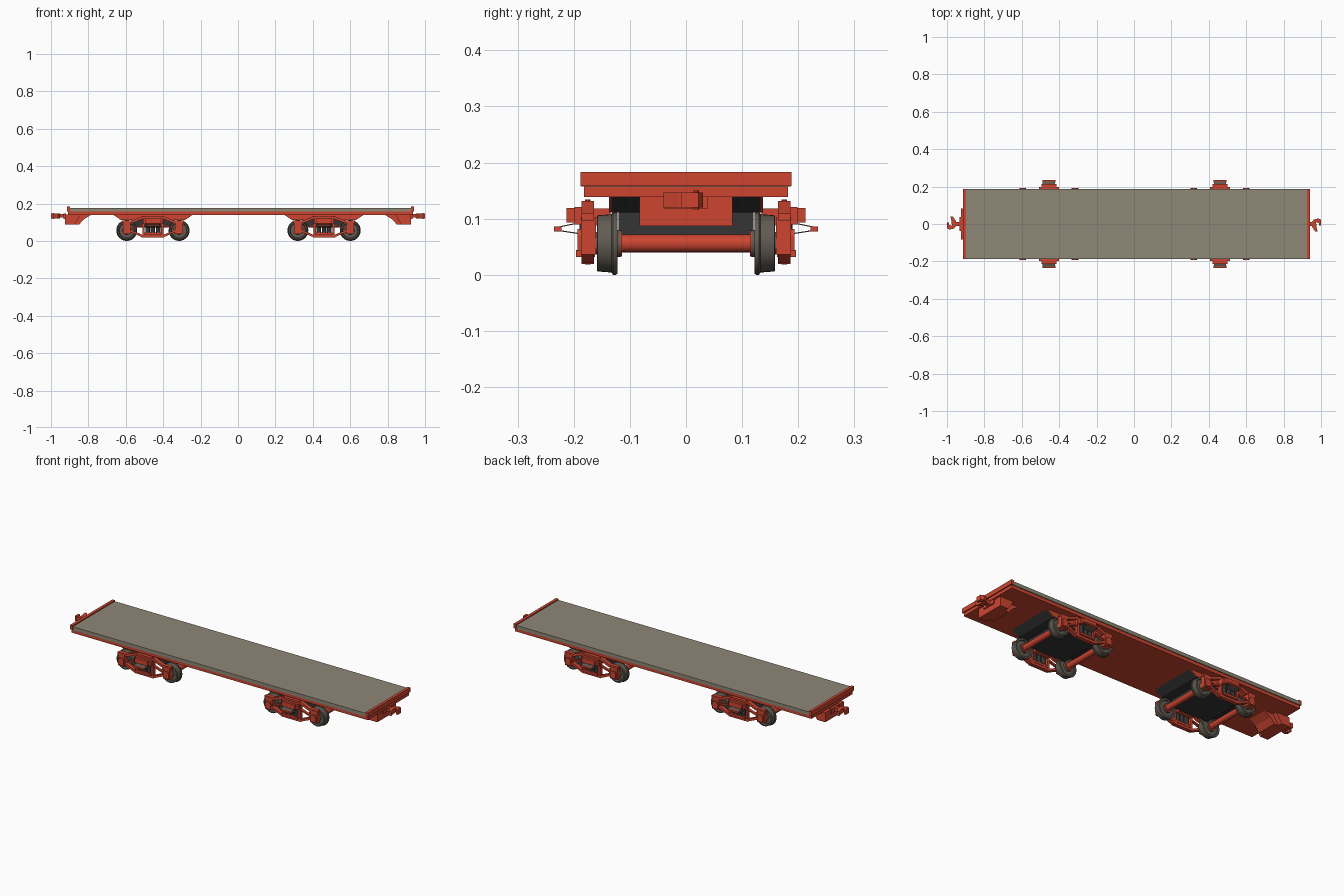
import bpy, bmesh, math
from mathutils import Vector

if "Cube" in bpy.data.objects:
    bpy.data.objects.remove(bpy.data.objects["Cube"])


def mat(name, c):
    m = bpy.data.materials.new(name)
    m.diffuse_color = (*c, 1)
    m.use_nodes = True
    m.node_tree.nodes["Principled BSDF"].inputs["Base Color"].default_value = m.diffuse_color
    return m


RED = mat("red_paint", (0.61, 0.06, 0.03))
DECK = mat("deck_grey", (0.27, 0.245, 0.18))
DARK = mat("dark_steel", (0.035, 0.035, 0.035))
WHEEL = mat("wheel_steel", (0.12, 0.105, 0.085))


def prism(bm, pts, a, b, axis='y'):
    """Extrude a 2D outline from a to b: xz outline along y, xy along z, yz along x."""
    place = {'y': lambda p, t: (p[0], t, p[1]),
             'z': lambda p, t: (p[0], p[1], t),
             'x': lambda p, t: (t, p[0], p[1])}[axis]
    lo = [bm.verts.new(place(p, a)) for p in pts]
    hi = [bm.verts.new(place(p, b)) for p in pts]
    bm.faces.new(lo)
    bm.faces.new(hi[::-1])
    n = len(pts)
    for i in range(n):
        bm.faces.new((lo[i], hi[i], hi[(i + 1) % n], lo[(i + 1) % n]))


def box(bm, x0, x1, y0, y1, z0, z1):
    prism(bm, [(x0, z0), (x1, z0), (x1, z1), (x0, z1)], y0, y1)


def bar(bm, p, q, w, y0, y1):
    p, q = Vector(p), Vector(q)
    d = (q - p).normalized()
    n = Vector((-d.y, d.x)) * w / 2
    prism(bm, [p - n, q - n, q + n, p + n], y0, y1)


def lathe(bm, prof, x, z, n=32):
    """Revolve a (y, radius) profile about an axle parallel to y."""
    rings = []
    for y, r in prof:
        rings.append([bm.verts.new((x + r * math.sin(2 * math.pi * i / n), y,
                                    z + r * math.cos(2 * math.pi * i / n))) for i in range(n)])
    for A, B in zip(rings, rings[1:]):
        for i in range(n):
            bm.faces.new((A[i], A[(i + 1) % n], B[(i + 1) % n], B[i]))
    bm.faces.new(rings[0])
    bm.faces.new(rings[-1])


def rod(bm, x, y, z0, z1, r, n=10):
    prism(bm, [(x + r * math.cos(2 * math.pi * i / n), y + r * math.sin(2 * math.pi * i / n))
               for i in range(n)], z0, z1, 'z')


def make(name, bm, m, smooth=False):
    bmesh.ops.recalc_face_normals(bm, faces=bm.faces)
    me = bpy.data.meshes.new(name)
    bm.to_mesh(me)
    bm.free()
    me.materials.append(m)
    ob = bpy.data.objects.new(name, me)
    bpy.context.collection.objects.link(ob)
    if smooth:
        bpy.ops.object.select_all(action='DESELECT')
        ob.select_set(True)
        bpy.context.view_layer.objects.active = ob
        bpy.ops.object.shade_smooth_by_angle(angle=math.radians(35))
    return ob


# Load deck, underframe slab and raised end beams
bm = bmesh.new()
box(bm, -0.902, 0.926, -0.187, 0.187, 0.157, 0.177)
make("deck", bm, DECK)
bm = bmesh.new()
box(bm, -0.908, 0.936, -0.182, 0.182, 0.139, 0.157)
make("underframe", bm, RED)
bm = bmesh.new()
for x in (-0.913, 0.925):
    box(bm, x, x + 0.016, -0.188, 0.188, 0.158, 0.183)
make("end_beams", bm, RED)

# Draft boxes and couplers, turned half round for the other end
for s, end in ((1, "right"), (-1, "left")):
    bm = bmesh.new()
    prism(bm, [(s * 0.925, 0.14), (s * 0.925, 0.087), (s * 0.85, 0.087),
               (s * 0.825, 0.115), (s * 0.785, 0.14)], -0.058, 0.058)
    prism(bm, [(s * 0.925, 0.14), (s * 0.925, 0.087), (s * 0.875, 0.087),
               (s * 0.84, 0.14)], -0.083, 0.083)
    make("draft_box_" + end, bm, RED)
    bm = bmesh.new()
    box(bm, min(s * 0.92, s * 0.965), max(s * 0.92, s * 0.965), -0.012, 0.012, 0.124, 0.143)
    box(bm, min(s * 0.92, s * 0.932), max(s * 0.92, s * 0.932), -0.038, 0.038, 0.118, 0.146)
    head = [(0.952, -0.015), (0.968, -0.04), (0.982, -0.04), (0.975, -0.014), (0.974, 0.008),
            (0.988, 0.006), (0.99, -0.008), (1.0, -0.008), (1.0, 0.022), (0.985, 0.03),
            (0.962, 0.024), (0.952, 0.012)]
    prism(bm, [(s * x, s * y) for x, y in head], 0.12, 0.147, 'z')
    rod(bm, s * 0.988, s * 0.018, 0.116, 0.15, 0.005)
    make("coupler_" + end, bm, RED)

AX, R = 0.14, 0.056
for cx, tag in ((-0.455, "left"), (0.46, "right")):
    # Tapered body bolster with red side plates, and the truck frame below it
    bm = bmesh.new()
    trap = [(cx - 0.213, 0.14), (cx - 0.17, 0.111), (cx + 0.17, 0.111), (cx + 0.213, 0.14)]
    prism(bm, trap, -0.133, 0.133)
    box(bm, cx - 0.115, cx + 0.115, -0.12, 0.12, 0.072, 0.112)
    make("bolster_" + tag, bm, DARK)
    bm = bmesh.new()
    for s in (-1, 1):
        prism(bm, trap, s * 0.132, s * 0.137)
    make("bolster_side_plates_" + tag, bm, RED)

    # Wheelsets
    wh, axl = bmesh.new(), bmesh.new()
    for x in (cx - AX, cx + AX):
        for s in (-1, 1):
            prof = [(0.117, 0.024), (0.126, 0.024), (0.128, 0.043), (0.122, 0.045), (0.122, 0.054),
                    (0.125, R), (0.13, R), (0.133, 0.052), (0.158, 0.05), (0.159, 0.043),
                    (0.148, 0.04), (0.148, 0.022), (0.16, 0.02)]
            lathe(wh, [(s * y, r) for y, r in prof], x, R)
        lathe(axl, [(-0.165, 0.01), (-0.122, 0.01), (-0.122, 0.023), (-0.114, 0.023), (-0.114, 0.016),
                    (0.114, 0.016), (0.114, 0.023), (0.122, 0.023), (0.122, 0.01), (0.165, 0.01)], x, R, 20)
    make("wheels_" + tag, wh, WHEEL, True)
    make("axles_" + tag, axl, RED, True)

    # Side frames: truss bars, journal boxes, bolster ends, springs and steps
    fr, sp, st = bmesh.new(), bmesh.new(), bmesh.new()
    for s in (-1, 1):
        def Y(a, b):
            return s * a, s * b
        y0, y1 = Y(0.164, 0.186)
        bar(fr, (cx - 0.06, 0.124), (cx + 0.06, 0.124), 0.013, y0, y1)
        bar(fr, (cx - 0.06, 0.026), (cx + 0.06, 0.026), 0.014, y0, y1)
        for k in (-1, 1):
            jx = cx + k * AX
            bar(fr, (cx + k * 0.056, 0.125), (cx + k * 0.112, 0.102), 0.014, y0, y1)
            bar(fr, (cx + k * 0.108, 0.103), (cx + k * 0.165, 0.103), 0.012, y0, y1)
            bar(fr, (cx + k * 0.056, 0.026), (cx + k * 0.125, 0.056), 0.012, y0, y1)
            bar(fr, (cx + k * 0.05, 0.02), (cx + k * 0.05, 0.128), 0.012, y0, y1)
            bar(fr, (cx + k * 0.055, 0.085), (cx + k * 0.115, 0.066), 0.008, *Y(0.168, 0.182))
            rod(fr, cx + k * 0.05, s * 0.175, 0.018, 0.134, 0.005)
            # journal box with lid
            box(fr, jx - 0.021, jx + 0.021, *Y(0.16, 0.187), 0.036, 0.103)
            prism(fr, [(jx - 0.016, 0.042), (jx + 0.016, 0.042), (jx + 0.018, 0.07),
                       (jx + 0.011, 0.082), (jx - 0.011, 0.082), (jx - 0.018, 0.07)], *Y(0.187, 0.193))
        # bolster end, spring plank
        box(fr, cx - 0.053, cx + 0.053, *Y(0.186, 0.199), 0.09, 0.121)
        box(fr, cx - 0.04, cx + 0.04, *Y(0.199, 0.213), 0.093, 0.119)
        box(fr, cx - 0.044, cx + 0.044, *Y(0.135, 0.186), 0.088, 0.118)
        box(fr, cx - 0.046, cx + 0.046, *Y(0.162, 0.196), 0.032, 0.044)
        for x in (-0.028, 0, 0.028):
            rod(sp, cx + x, s * 0.178, 0.042, 0.09, 0.012, 12)
        # step: two converging plates carrying a red tread edge
        for za, zb in ((0.092, 0.084), (0.072, 0.078)):
            prism(st, [(s * 0.188, za), (s * 0.228, zb), (s * 0.228, zb + 0.002), (s * 0.188, za + 0.002)],
                  cx - 0.033, cx + 0.033, 'x')
        box(fr, cx - 0.034, cx + 0.034, *Y(0.222, 0.235), 0.077, 0.086)
    make("side_frames_" + tag, fr, RED)
    make("springs_" + tag, sp, DARK, True)
    make("steps_" + tag, st, WHEEL)
